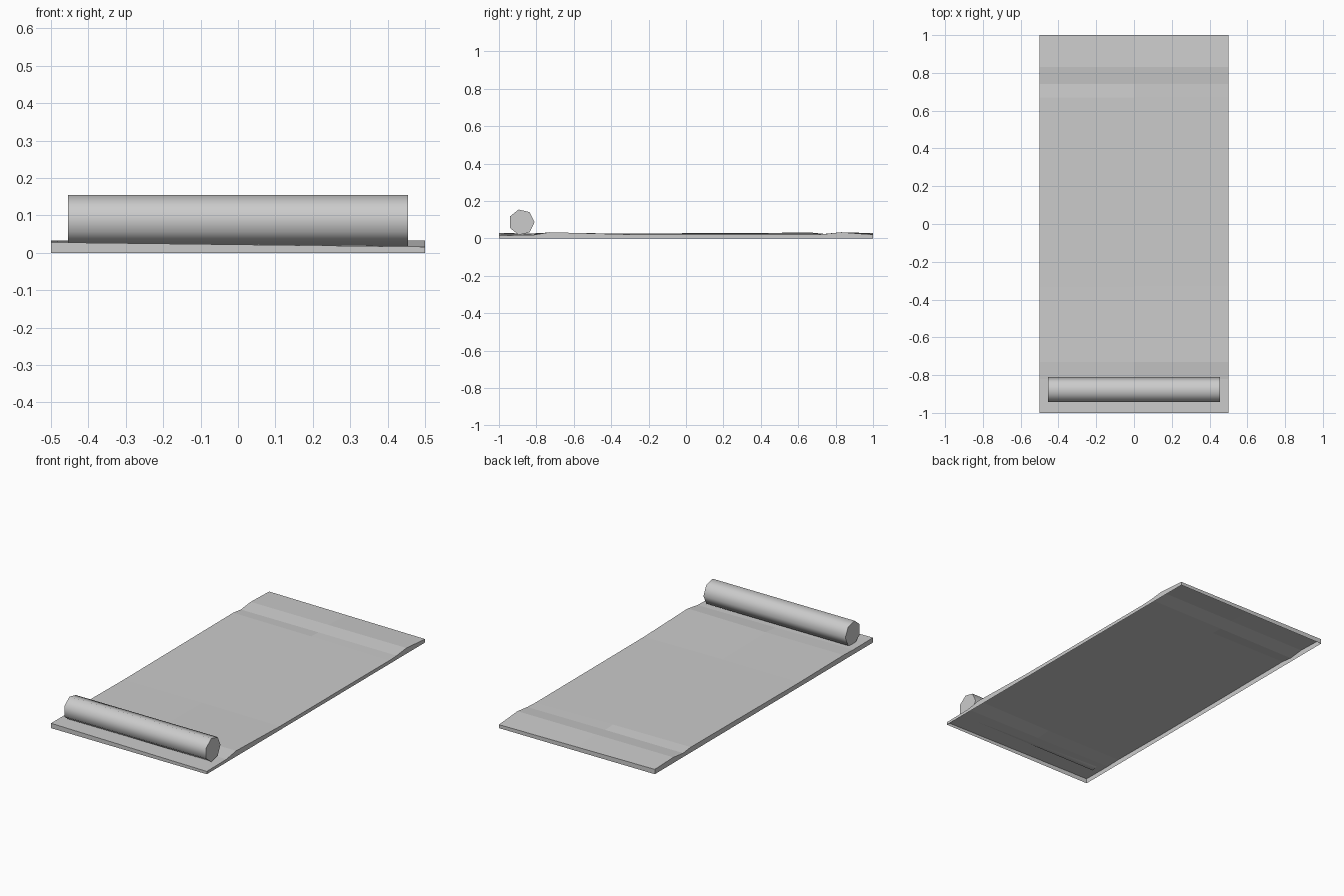
import bpy, bmesh, math

if "Cube" in bpy.data.objects:
    bpy.data.objects.remove(bpy.data.objects["Cube"])

# One shared light grey
grey = bpy.data.materials.new("light_grey")
grey.diffuse_color = (0.6, 0.6, 0.6, 1)
grey.use_nodes = True
grey.node_tree.nodes["Principled BSDF"].inputs["Base Color"].default_value = grey.diffuse_color


def finish(bm, name):
    mesh = bpy.data.meshes.new(name)
    bm.to_mesh(mesh)
    bm.free()
    mesh.materials.append(grey)
    obj = bpy.data.objects.new(name, mesh)
    bpy.context.collection.objects.link(obj)
    return obj


# Mat: gently uneven sheet, rows of (y, height at left, middle, right)
rows = [
    (-1.00, .028, .022, .016),
    (-0.82, .027, .022, .018),
    (-0.73, .030, .029, .033),
    (-0.33, .026, .026, .022),
    (0.67, .031, .028, .020),
    (0.74, .023, .024, .023),
    (0.83, .033, .033, .033),
    (1.00, .028, .024, .020),
]
bm = bmesh.new()
grid = [[bm.verts.new((x, r[0], z)) for x, z in zip((-.5, 0, .5), r[1:])] for r in rows]
for a, b in zip(grid, grid[1:]):
    for i in range(2):
        bm.faces.new((a[i], a[i + 1], b[i + 1], b[i]))

# Thin skirt down to the ground, open underneath
border = [e for e in bm.edges if e.is_boundary]
skirt = bmesh.ops.extrude_edge_only(bm, edges=border)["geom"]
for v in skirt:
    if isinstance(v, bmesh.types.BMVert):
        v.co.z = 0
bmesh.ops.recalc_face_normals(bm, faces=bm.faces)
top = max(bm.faces, key=lambda f: f.calc_center_median().z)
if top.normal.z < 0:
    bmesh.ops.reverse_faces(bm, faces=bm.faces)
finish(bm, "mat")

# Roll: seven-sided cylinder lying across the front end
R, CY, CZ, HALF = 0.0695, -0.8795, 0.0865, 0.455
bm = bmesh.new()
angles = [math.tau * i / 7 for i in range(7)]
ends = [[bm.verts.new((x, CY + R * math.cos(a), CZ + R * math.sin(a))) for a in angles]
        for x in (-HALF, HALF)]
for i in range(7):
    j = (i + 1) % 7
    bm.faces.new((ends[0][i], ends[0][j], ends[1][j], ends[1][i])).smooth = True
for ring in ends:
    bm.faces.new(ring)
bmesh.ops.recalc_face_normals(bm, faces=bm.faces)
roll = finish(bm, "roll")
bpy.context.view_layer.objects.active = roll
roll.select_set(True)
bpy.ops.object.shade_smooth_by_angle(angle=math.radians(60))
